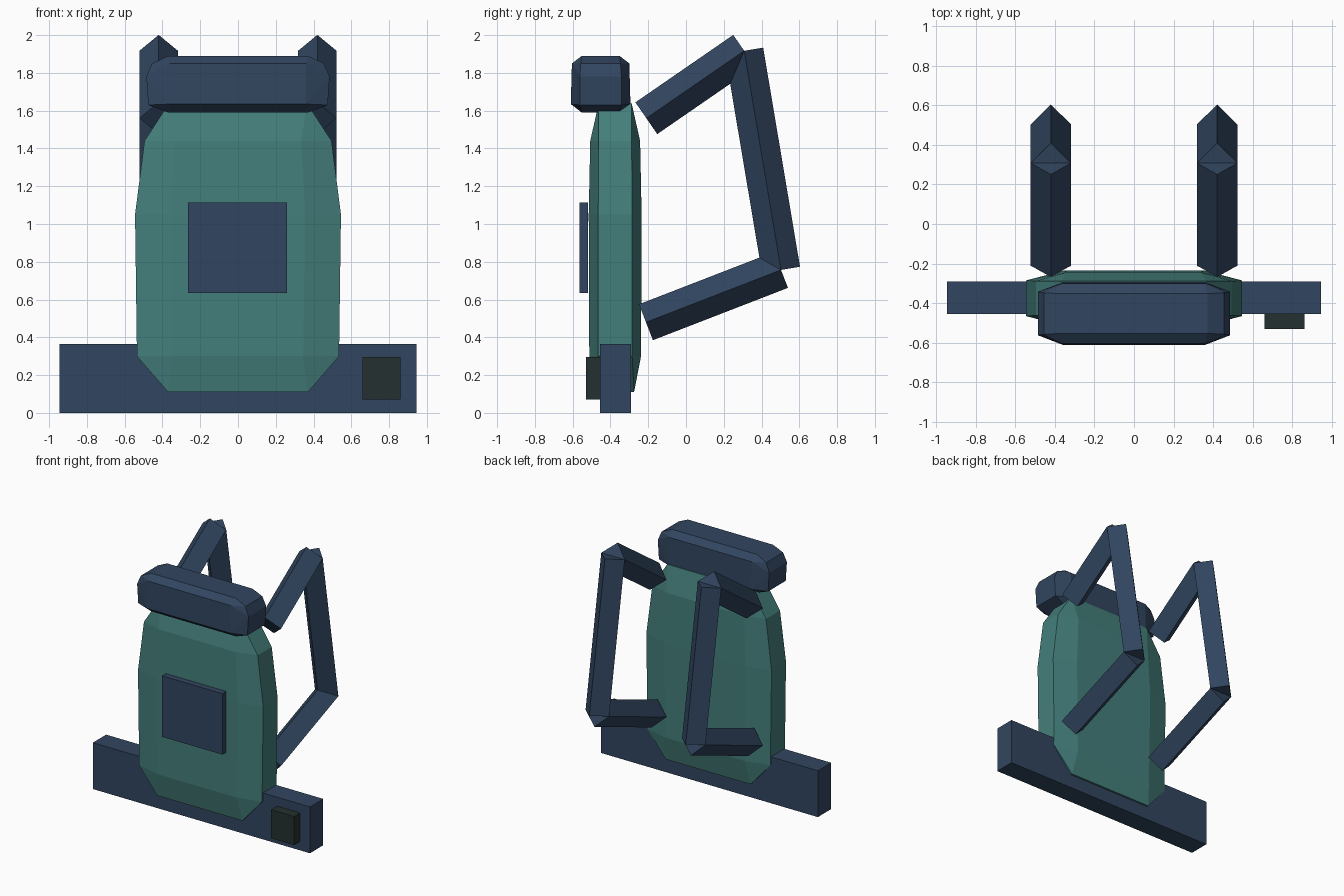
import bpy, bmesh
from mathutils import Vector

cube = bpy.data.objects.get("Cube")
if cube:
    bpy.data.objects.remove(cube, do_unlink=True)


def material(name, rgb):
    m = bpy.data.materials.new(name)
    m.use_nodes = True
    m.diffuse_color = (*rgb, 1)
    m.node_tree.nodes["Principled BSDF"].inputs["Base Color"].default_value = (*rgb, 1)
    return m


teal = material("teal canvas", (0.058, 0.212, 0.2))
navy = material("navy canvas", (0.031, 0.06, 0.115))
black = material("dark green plastic", (0.018, 0.029, 0.029))


def hull(name, points, mat):
    """Flat-faced convex part wrapped around a set of points."""
    bm = bmesh.new()
    for p in points:
        bm.verts.new(p)
    result = bmesh.ops.convex_hull(bm, input=bm.verts)
    loose = {g for g in result["geom_interior"] + result["geom_unused"]
             if isinstance(g, bmesh.types.BMVert)}
    bmesh.ops.delete(bm, geom=list(loose), context="VERTS")
    bmesh.ops.dissolve_limit(bm, angle_limit=0.02, verts=bm.verts, edges=bm.edges)
    bmesh.ops.recalc_face_normals(bm, faces=bm.faces)
    mesh = bpy.data.meshes.new(name)
    bm.to_mesh(mesh)
    bm.free()
    mesh.materials.append(mat)
    obj = bpy.data.objects.new(name, mesh)
    bpy.context.collection.objects.link(obj)
    return obj


def box(name, xs, ys, zs, mat):
    return hull(name, [(x, y, z) for x in xs for y in ys for z in zs], mat)


def mirrored(levels, cy):
    """Four corners for each (half width, half depth, height)."""
    return [(sx * w, cy + sy * d, z) for w, d, z in levels
            for sx in (-1, 1) for sy in (-1, 1)]


# Main bag: side corners, then front and back corners, then top and bottom
hull("bag_body", mirrored([
    (0.535, 0.09, 0.30), (0.545, 0.09, 1.05), (0.495, 0.087, 1.44),
    (0.345, 0.137, 0.30), (0.355, 0.14, 1.05), (0.335, 0.132, 1.44),
    (0.37, 0.1, 0.11), (0.365, 0.087, 1.64)], -0.375), teal)

# Rolled mat on top
hull("top_roll", mirrored([
    (0.475, 0.11, 1.63), (0.485, 0.11, 1.78), (0.455, 0.105, 1.85),
    (0.36, 0.158, 1.635), (0.36, 0.152, 1.85),
    (0.37, 0.1, 1.59), (0.37, 0.1, 1.89)], -0.452), navy)

# Front pocket, hip belt and buckle
box("front_pocket", (-0.265, 0.26), (-0.565, -0.518), (0.635, 1.115), navy)
box("hip_belt", (-0.945, 0.945), (-0.455, -0.29), (0, 0.365), navy)
box("belt_buckle", (0.66, 0.86), (-0.53, -0.45), (0.07, 0.295), black)

# Shoulder straps: diamond-section bars along a bent path
path = [(-0.21, 1.56), (0.308, 1.917), (0.503, 0.757), (-0.212, 0.48)]
radius = 0.102
for side, x in (("left", 0.42), ("right", -0.42)):
    for part, a, b in zip(("upper", "middle", "lower"), path, path[1:]):
        ends = [Vector((x, *a)), Vector((x, *b))]
        across = Vector((1, 0, 0))
        normal = across.cross((ends[1] - ends[0]).normalized())
        hull(f"{side}_strap_{part}",
             [e + s * radius * d for e in ends for d in (across, normal) for s in (-1, 1)],
             navy)
